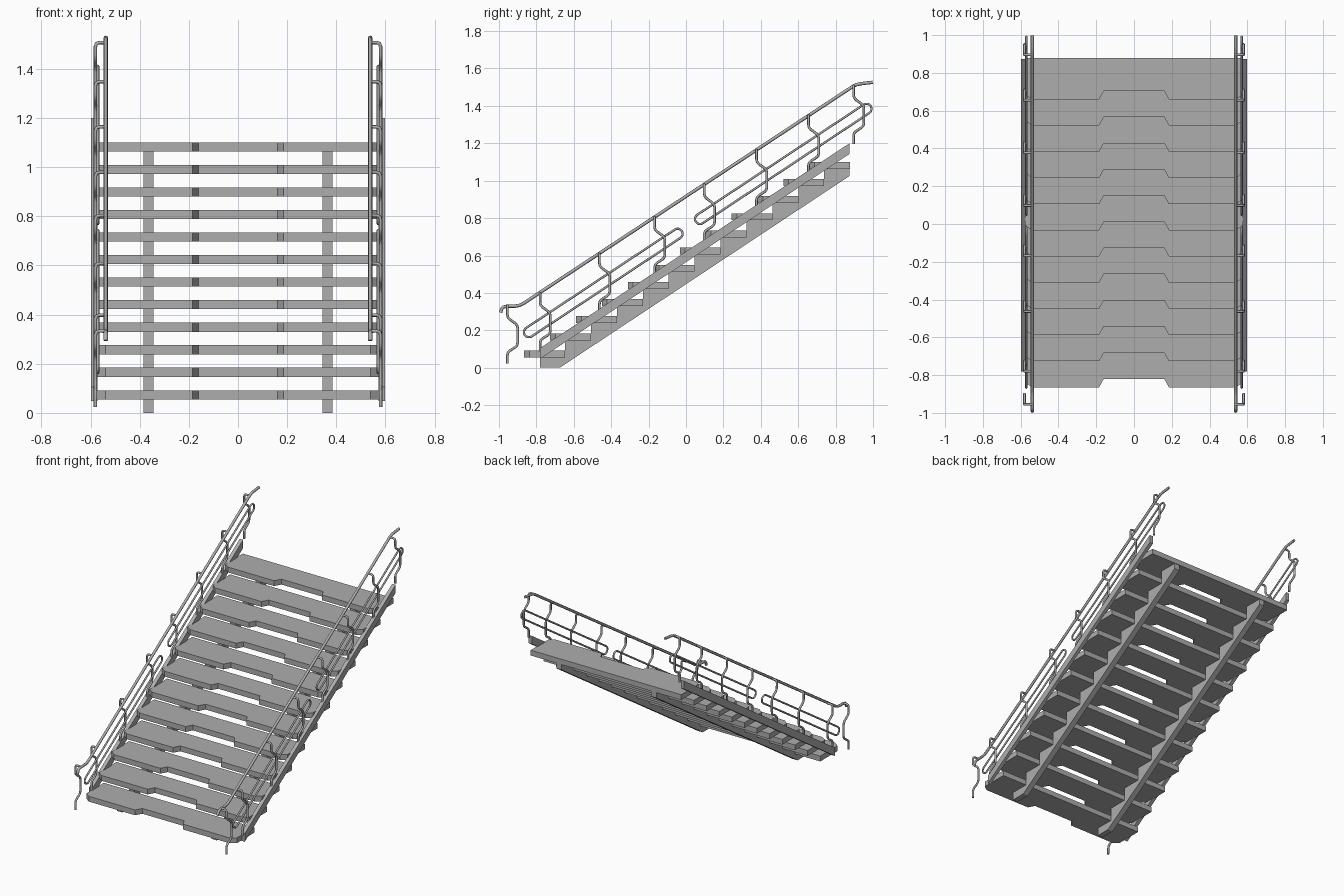
import bpy, bmesh, math
from mathutils import Vector

if "Cube" in bpy.data.objects:
    bpy.data.objects.remove(bpy.data.objects["Cube"], do_unlink=True)

steel = bpy.data.materials.new("grey_steel")
steel.use_nodes = True
colour = (0.42, 0.42, 0.42, 1)
steel.diffuse_color = colour
steel.node_tree.nodes["Principled BSDF"].inputs["Base Color"].default_value = colour

STEPS, GOING, RISE = 12, 0.1386, 0.0917
DEPTH, THICK = 0.218, 0.037
FRONT, BASE = -0.865, 0.055
SLOPE = RISE / GOING


def prism(name, points, offset):
    """Extrude a flat outline along a vector."""
    bm = bmesh.new()
    face = bm.faces.new([bm.verts.new(p) for p in points])
    out = bmesh.ops.extrude_face_region(bm, geom=[face])
    moved = [v for v in out["geom"] if isinstance(v, bmesh.types.BMVert)]
    bmesh.ops.translate(bm, verts=moved, vec=offset)
    bmesh.ops.recalc_face_normals(bm, faces=bm.faces)
    mesh = bpy.data.meshes.new(name)
    bm.to_mesh(mesh)
    bm.free()
    mesh.materials.append(steel)
    obj = bpy.data.objects.new(name, mesh)
    bpy.context.collection.objects.link(obj)
    return obj


def tube(name, points, radius, cyclic=False):
    """Sweep a round bar along a path and turn it into a mesh."""
    curve = bpy.data.curves.new(name, "CURVE")
    curve.dimensions = "3D"
    curve.bevel_depth = radius
    curve.bevel_resolution = 2
    curve.use_fill_caps = True
    spline = curve.splines.new("POLY")
    spline.points.add(len(points) - 1)
    for p, co in zip(spline.points, points):
        p.co = (*co, 1)
    spline.use_cyclic_u = cyclic
    curve.materials.append(steel)
    obj = bpy.data.objects.new(name, curve)
    bpy.context.collection.objects.link(obj)
    bpy.ops.object.select_all(action="DESELECT")
    obj.select_set(True)
    bpy.context.view_layer.objects.active = obj
    bpy.ops.object.convert(target="MESH")
    bpy.ops.object.shade_smooth_by_angle(angle=math.radians(50))


def rounded(points, r=0.016):
    """Replace each inner corner of a path with a short bend."""
    pts = [Vector(p) for p in points]
    out = [pts[0]]
    for a, b, c in zip(pts, pts[1:], pts[2:]):
        p = b + (a - b).normalized() * min(r, (a - b).length * 0.45)
        q = b + (c - b).normalized() * min(r, (c - b).length * 0.45)
        out += [p, (p + q) / 4 + b / 2, q]
    return out + [pts[-1]]


def rail_z(y):
    return 0.335 + (y + 0.875) * SLOPE


# Treads with a notched nose and clipped front corners
half_nose = [(0.16, 0.045), (0.185, 0), (0.54, 0), (0.578, 0.028), (0.578, DEPTH)]
outline = half_nose + [(-x, y) for x, y in reversed(half_nose)]
for i in range(STEPS):
    y0, z0 = FRONT + i * GOING, BASE + i * RISE
    prism(f"tread_{i + 1}", [(x, y0 + y, z0) for x, y in outline], (0, 0, THICK))

# Sawtooth profile of the stringers under the treads
END, FOOT = 0.874, -0.78
saw = [(FOOT, 0), (-0.675, 0), (END, 1.025), (END, BASE + (STEPS - 1) * RISE)]
for i in range(STEPS - 1, 0, -1):
    back = FRONT + (i - 1) * GOING + DEPTH
    saw += [(back, BASE + i * RISE), (back, BASE + (i - 1) * RISE)]
saw.append((FOOT, BASE))

# Sloping side rail profile
side = [(FOOT, 0.048), (END, 1.143), (END, 1.2), (FOOT, 0.105)]

post_ys = [-0.955, -0.78, -0.463, -0.168, 0.098, 0.377, 0.655, 0.896]
post_bends = [(0, 0), (0, -0.065), (0.055, -0.105), (0.055, -0.215), (0, -0.25), (0, -0.31)]

for label, s in (("left", 1), ("right", -1)):
    prism(f"{label}_stringer", [(s * 0.344, y, z) for y, z in saw], (s * 0.04, 0, 0))
    prism(f"{label}_side_rail", [(s * 0.572, y, z) for y, z in side], (s * 0.026, 0, 0))

    # Handrail with a turned-down foot and a level top
    path = [(-0.991, 0.295), (-0.982, 0.328), (-0.89, 0.33),
            (0.91, rail_z(0.91)), (0.998, 1.526)]
    tube(f"{label}_handrail", rounded([(s * 0.538, y, z) for y, z in path], 0.025), 0.009)

    # Cranked posts, each reaching outward from the handrail
    for n, y in enumerate(post_ys):
        top = max(rail_z(y), 0.333)
        pts = [(s * 0.538, y, top)]
        pts += [(s * 0.58, y + dy, top + dz) for dy, dz in post_bends]
        tube(f"{label}_post_{n + 1}", rounded(pts), 0.007)

    # Long closed guard loops between handrail and side rail
    tilt, r = math.atan(SLOPE), 0.027
    for name, ya, yb in (("lower", -0.84, -0.045), ("upper", 0.075, 0.965)):
        loop = []
        for yc, start in ((yb, -90), (ya, 90)):
            for k in range(9):
                a = tilt + math.radians(start + k * 22.5)
                loop.append((s * 0.57, yc + r * math.cos(a),
                             rail_z(yc) - 0.168 + r * math.sin(a)))
        tube(f"{label}_{name}_guard_loop", loop, 0.006, True)
